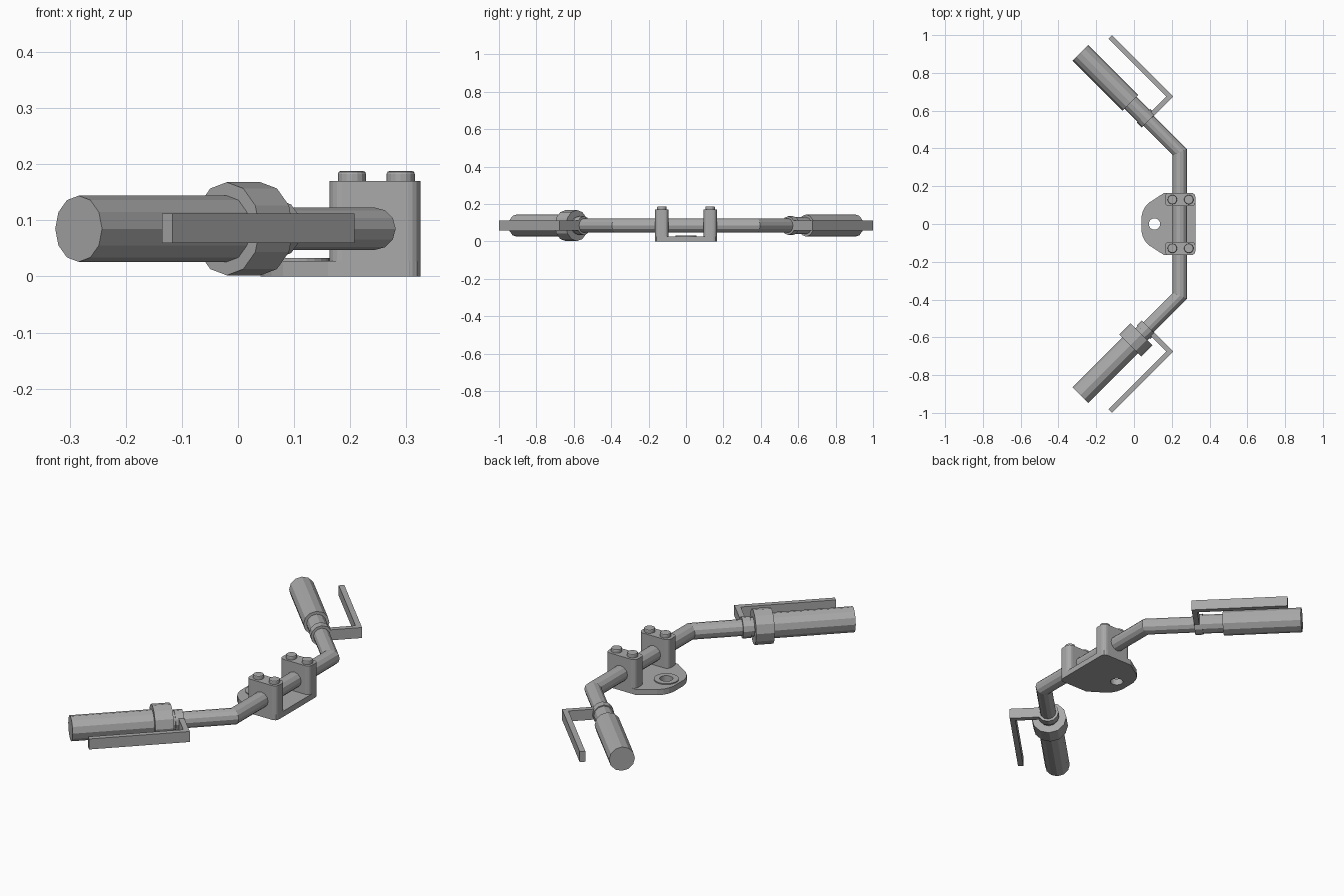
import bpy, bmesh
from math import pi, cos, sin
from mathutils import Vector

cube = bpy.data.objects.get("Cube")
if cube:
    bpy.data.objects.remove(cube, do_unlink=True)

metal = bpy.data.materials.new("plain grey")
metal.use_nodes = True
GREY = (0.4, 0.4, 0.4, 1)
metal.diffuse_color = GREY
metal.node_tree.nodes["Principled BSDF"].inputs["Base Color"].default_value = GREY

AXIS_Z = 0.085   # height of the bar's centre line
BAR_X = 0.243    # centre line of the straight middle
BEND_Y = 0.38    # where the bar turns back
UP = Vector((0, 0, 1))


def finish(name, bm):
    bmesh.ops.recalc_face_normals(bm, faces=bm.faces)
    mesh = bpy.data.meshes.new(name)
    bm.to_mesh(mesh)
    bm.free()
    mesh.materials.append(metal)
    obj = bpy.data.objects.new(name, mesh)
    bpy.context.collection.objects.link(obj)
    return obj


def tube(name, path, radius, sides=12):
    """Sweep a mitred ring along a level path."""
    bm = bmesh.new()
    pts = [Vector((x, y, AXIS_Z)) for x, y in path]
    rings = []
    for i, p in enumerate(pts):
        before = (p - pts[i - 1]).normalized() if i else (pts[1] - p).normalized()
        after = (pts[i + 1] - p).normalized() if i < len(pts) - 1 else before
        tangent = (before + after).normalized()
        across = tangent.cross(UP) / tangent.dot(before)
        rings.append([bm.verts.new(p + radius * (across * cos(a) + UP * sin(a)))
                      for a in (2 * pi * k / sides for k in range(sides))])
    for lower, upper in zip(rings, rings[1:]):
        for k in range(sides):
            n = (k + 1) % sides
            bm.faces.new((lower[k], lower[n], upper[n], upper[k]))
    bm.faces.new(rings[0])
    bm.faces.new(rings[-1])
    return finish(name, bm)


def prism(name, outline, z0, z1):
    """Extrude a plan outline upward."""
    bm = bmesh.new()
    face = bm.faces.new([bm.verts.new((x, y, z0)) for x, y in outline])
    top = bmesh.ops.extrude_face_region(bm, geom=[face])["geom"]
    bmesh.ops.translate(bm, vec=(0, 0, z1 - z0),
                        verts=[g for g in top if isinstance(g, bmesh.types.BMVert)])
    return finish(name, bm)


def circle(x, y, r, sides):
    return [(x + r * cos(2 * pi * k / sides), y + r * sin(2 * pi * k / sides))
            for k in range(sides)]


def rounded_box(x0, x1, y0, y1, r, steps=4):
    out = []
    corners = ((x1 - r, y1 - r), (x0 + r, y1 - r), (x0 + r, y0 + r), (x1 - r, y0 + r))
    for q, (cx, cy) in enumerate(corners):
        for k in range(steps + 1):
            a = (q + k / steps) * pi / 2
            out.append((cx + r * cos(a), cy + r * sin(a)))
    return out


def cut(obj, cutter):
    mod = obj.modifiers.new("hole", 'BOOLEAN')
    mod.operation = 'DIFFERENCE'
    mod.solver = 'EXACT'
    mod.object = cutter


def along(d, side):
    """Point on the angled arm, d back from the bend."""
    return (BAR_X - d, side * (BEND_Y + d))


# Main bar with its two bends
tube("handlebar", [along(0.26, -1), along(0, -1), along(0, 1), along(0.26, 1)], 0.038)

# Grips, lever clamps and levers on both sides
for side, label in ((1, "left"), (-1, "right")):
    tube(label + "_grip", [along(0.262, side), along(0.527, side)], 0.059)
    tube(label + "_sleeve", [along(0.19, side), along(0.27, side)], 0.045)
    tube(label + "_lever_clamp", [along(0.166, side), along(0.193, side)], 0.05)
    lever = [(0.07, 0.537), (0.208, 0.675), (-0.117, 1.0),
             (-0.135, 0.982), (0.172, 0.675), (0.053, 0.556)]
    prism(label + "_lever", [(x, side * y) for x, y in lever], 0.06, 0.112)

# Throttle housing on the right
tube("throttle_housing", [along(0.203, -1), along(0.263, -1)], 0.083)

# Mounting plate with a rounded nose and a raised ring round the hole
half = [(0.305, 0.165), (0.16, 0.165), (0.08, 0.113), (0.06, 0.092),
        (0.047, 0.068), (0.04, 0.04)]
half = [(0.325, 0.145), (0.319, 0.159)] + half
plate = prism("mount_plate", half + [(x, -y) for x, y in reversed(half)], 0, 0.028)
boss = prism("hole_ring", circle(0.108, 0, 0.056, 24), 0.02, 0.033)
drill = prism("hole_cutter", circle(0.108, 0, 0.03, 24), -0.1, 0.1)
drill.hide_render = True
drill.hide_set(True)
cut(plate, drill)
cut(boss, drill)

# Bar risers and their bolts
for side, label in ((1, "left"), (-1, "right")):
    ys = sorted((side * 0.094, side * 0.165))
    prism(label + "_riser", rounded_box(0.163, 0.325, ys[0], ys[1], 0.022), 0, 0.17)
    for x, place in ((0.203, "back"), (0.29, "front")):
        bolt = prism(f"{label}_{place}_bolt", circle(x, side * 0.129, 0.025, 16), 0.165, 0.188)
        bevel = bolt.modifiers.new("soft rim", 'BEVEL')
        bevel.width = 0.005
        bevel.segments = 2
        bevel.limit_method = 'ANGLE'
        bevel.angle_limit = pi / 4
